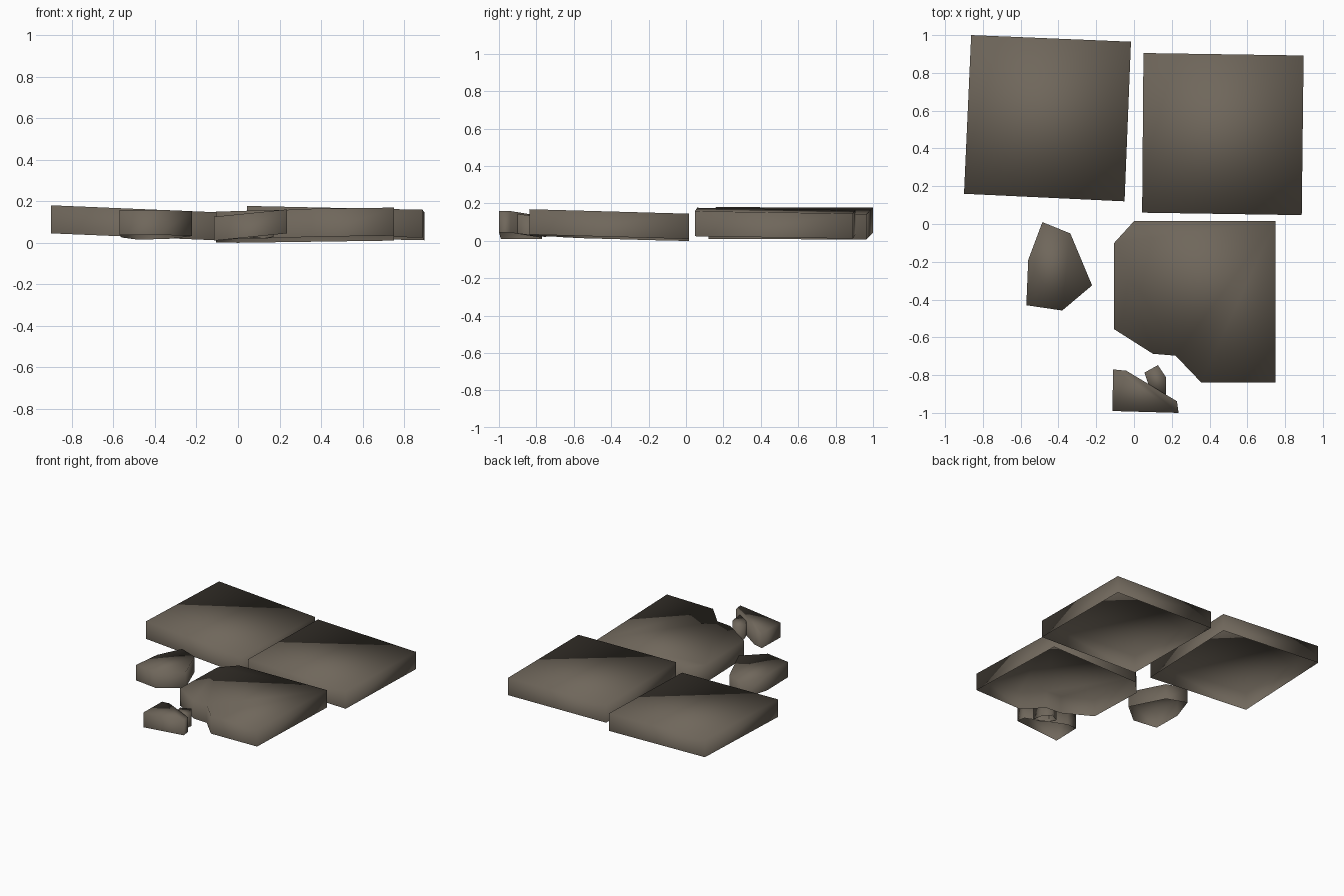
import bpy, bmesh

if "Cube" in bpy.data.objects:
    bpy.data.objects.remove(bpy.data.objects["Cube"])

stone = bpy.data.materials.new("grey_brown_stone")
stone.diffuse_color = (0.16, 0.135, 0.105, 1)
stone.use_nodes = True
stone.node_tree.nodes["Principled BSDF"].inputs["Base Color"].default_value = stone.diffuse_color


def slab(name, outline, z0, slope_x, slope_y, thick):
    """Tilted slab, open underneath; z0 is the lower edge height at the first point."""
    ox, oy = outline[0]
    bm = bmesh.new()
    low = [bm.verts.new((x, y, z0 + slope_x * (x - ox) + slope_y * (y - oy))) for x, y in outline]
    top = [bm.verts.new((v.co.x, v.co.y, v.co.z + thick)) for v in low]
    bm.faces.new(top)
    for i in range(len(low)):
        j = (i + 1) % len(low)
        bm.faces.new((low[i], low[j], top[j], top[i]))
    for f in bm.faces:
        f.smooth = True
    me = bpy.data.meshes.new(name)
    bm.to_mesh(me)
    bm.free()
    me.materials.append(stone)
    ob = bpy.data.objects.new(name, me)
    bpy.context.collection.objects.link(ob)


# two whole paving slabs at the back (outlines run counter-clockwise)
slab("back_left_slab", [(-0.9, 0.16), (-0.05, 0.12), (-0.016, 0.965), (-0.862, 1.0)],
     0.045, -0.042, 0.0, 0.135)
slab("back_right_slab", [(0.043, 0.06), (0.888, 0.047), (0.898, 0.892), (0.05, 0.905)],
     0.043, -0.022, -0.015, 0.134)

# broken slab at the front
slab("broken_slab", [(0.75, -0.838), (0.75, 0.015), (0, 0.015), (-0.105, -0.1), (-0.105, -0.557),
                     (0.1, -0.687), (0.22, -0.697), (0.355, -0.838)],
     0.034, 0.014, -0.028, 0.135)

# loose fragments
slab("large_fragment", [(-0.485, 0.01), (-0.56, -0.19), (-0.57, -0.43), (-0.38, -0.458),
                        (-0.222, -0.325), (-0.337, -0.05)],
     0.015, 0.0, -0.05, 0.12)
slab("corner_fragment", [(-0.115, -0.99), (0.236, -1.0), (0.227, -0.938),
                         (-0.04, -0.777), (-0.11, -0.77)],
     0.01, 0.1, 0.0, 0.115)
slab("small_chip", [(0.055, -0.787), (0.075, -0.847), (0.11, -0.892), (0.17, -0.902),
                    (0.17, -0.812), (0.127, -0.747)],
     0.025, 0.0, -0.12, 0.105)
